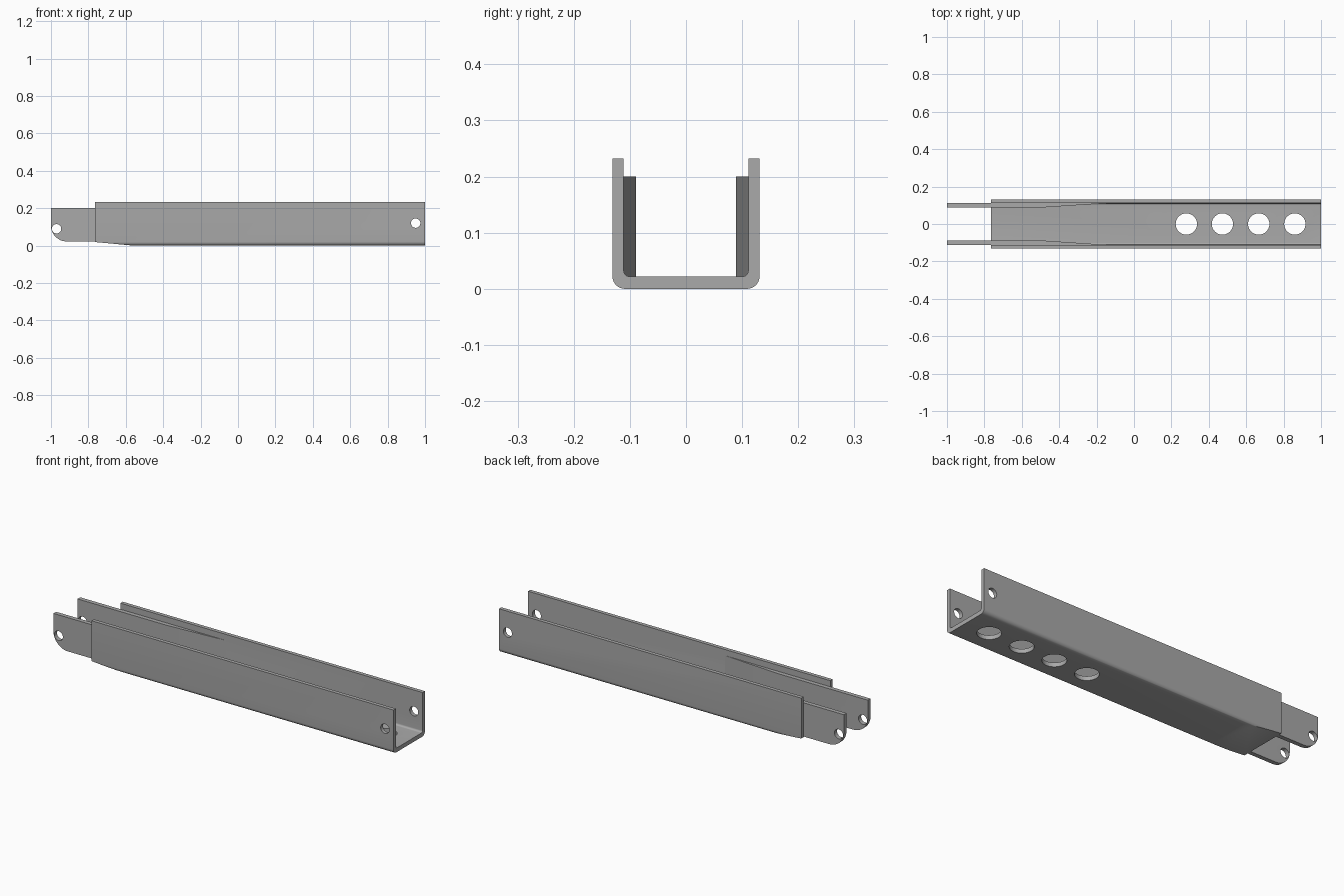
import bpy, bmesh
from math import sin, cos, pi, radians
from mathutils import Vector

if "Cube" in bpy.data.objects:
    bpy.data.objects.remove(bpy.data.objects["Cube"], do_unlink=True)

steel = bpy.data.materials.new("plain grey steel")
steel.use_nodes = True
GREY = (0.4, 0.4, 0.4, 1)
steel.diffuse_color = GREY
steel.node_tree.nodes["Principled BSDF"].inputs["Base Color"].default_value = GREY


def arc(cx, cy, r, start, end, steps=8):
    angles = [radians(start + (end - start) * i / steps) for i in range(steps + 1)]
    return [(cx + r * cos(a), cy + r * sin(a)) for a in angles]


def prism(points, offset):
    """Closed solid from a planar outline swept along an offset."""
    bm = bmesh.new()
    face = bm.faces.new([bm.verts.new(p) for p in points])
    swept = bmesh.ops.extrude_face_region(bm, geom=[face])
    verts = [v for v in swept["geom"] if isinstance(v, bmesh.types.BMVert)]
    bmesh.ops.translate(bm, verts=verts, vec=offset)
    bmesh.ops.recalc_face_normals(bm, faces=bm.faces)
    return bm


def slice_off(bm, point, normal):
    """Remove everything on the normal's side of a plane and cap the cut."""
    cut = bmesh.ops.bisect_plane(bm, geom=bm.verts[:] + bm.edges[:] + bm.faces[:],
                                 plane_co=point, plane_no=normal, clear_outer=True)
    edges = [e for e in cut["geom_cut"] if isinstance(e, bmesh.types.BMEdge)]
    bmesh.ops.holes_fill(bm, edges=[e for e in bm.edges if e.is_boundary] or edges)
    bmesh.ops.recalc_face_normals(bm, faces=bm.faces)


def make_object(name, bm):
    mesh = bpy.data.meshes.new(name)
    bm.to_mesh(mesh)
    bm.free()
    mesh.materials.append(steel)
    ob = bpy.data.objects.new(name, mesh)
    bpy.context.collection.objects.link(ob)
    return ob


def drill(ob, location, radius, rotation=(0, 0, 0)):
    bpy.ops.mesh.primitive_cylinder_add(vertices=40, radius=radius, depth=0.4 if rotation[0] else 0.1,
                                        location=location, rotation=rotation)
    cutter = bpy.context.object
    cutter.hide_render = True
    cutter.data.materials.append(steel)
    mod = ob.modifiers.new("hole", "BOOLEAN")
    mod.operation, mod.solver, mod.object = "DIFFERENCE", "EXACT", cutter
    select(ob)
    bpy.ops.object.modifier_apply(modifier=mod.name)
    bpy.data.objects.remove(cutter, do_unlink=True)


def select(ob):
    bpy.ops.object.select_all(action="DESELECT")
    ob.select_set(True)
    bpy.context.view_layer.objects.active = ob


ACROSS = (pi / 2, 0, 0)
END, TOP, OUT, IN, FLOOR = -0.765, 0.232, 0.131, 0.111, 0.022

# Channel: U-shaped section with rounded corners
half = [(OUT, TOP)] + arc(OUT - 0.022, 0.022, 0.022, 0, -90)
inner = arc(IN - 0.01, FLOOR + 0.01, 0.01, -90, 0) + [(IN, TOP)]
section = (half + [(-y, z) for y, z in reversed(half)]
           + [(-y, z) for y, z in reversed(inner)] + inner)
bm = prism([(END, y, z) for y, z in section], (1 - END, 0, 0))

# Shallow slope under the arm end
slope = Vector((END + 0.56, 0, 0.019))
slice_off(bm, (-0.56, 0, 0), (slope.z, 0, -slope.x) if slope.x > 0 else (-slope.z, 0, slope.x))
channel = make_object("channel", bm)

# Lightening holes in the floor and pivot holes in the walls
for x in (0.28, 0.473, 0.667, 0.86):
    drill(channel, (x, 0, 0.01), 0.057)
drill(channel, (0.95, 0, 0.12), 0.025, ACROSS)
parts = [channel]

# Arms: round-cornered plates that taper into the channel walls
for name, side in (("front_arm", -1), ("back_arm", 1)):
    outline = ([(-0.14, 0.2), (-1, 0.2)] + arc(-0.915, 0.107, 0.085, 180, 270, 12)
               + [(-0.14, FLOOR)])
    bm = prism([(x, side * 0.089, z) for x, z in outline], (0, side * 0.0225, 0))
    slice_off(bm, (-0.48, side * 0.089, 0), (0.022, -side * 0.33, 0))
    arm = make_object(name, bm)
    drill(arm, (-0.97, 0, 0.09), 0.025, ACROSS)
    parts.append(arm)

for ob in parts:
    select(ob)
    bpy.ops.object.shade_smooth_by_angle(angle=radians(30))
